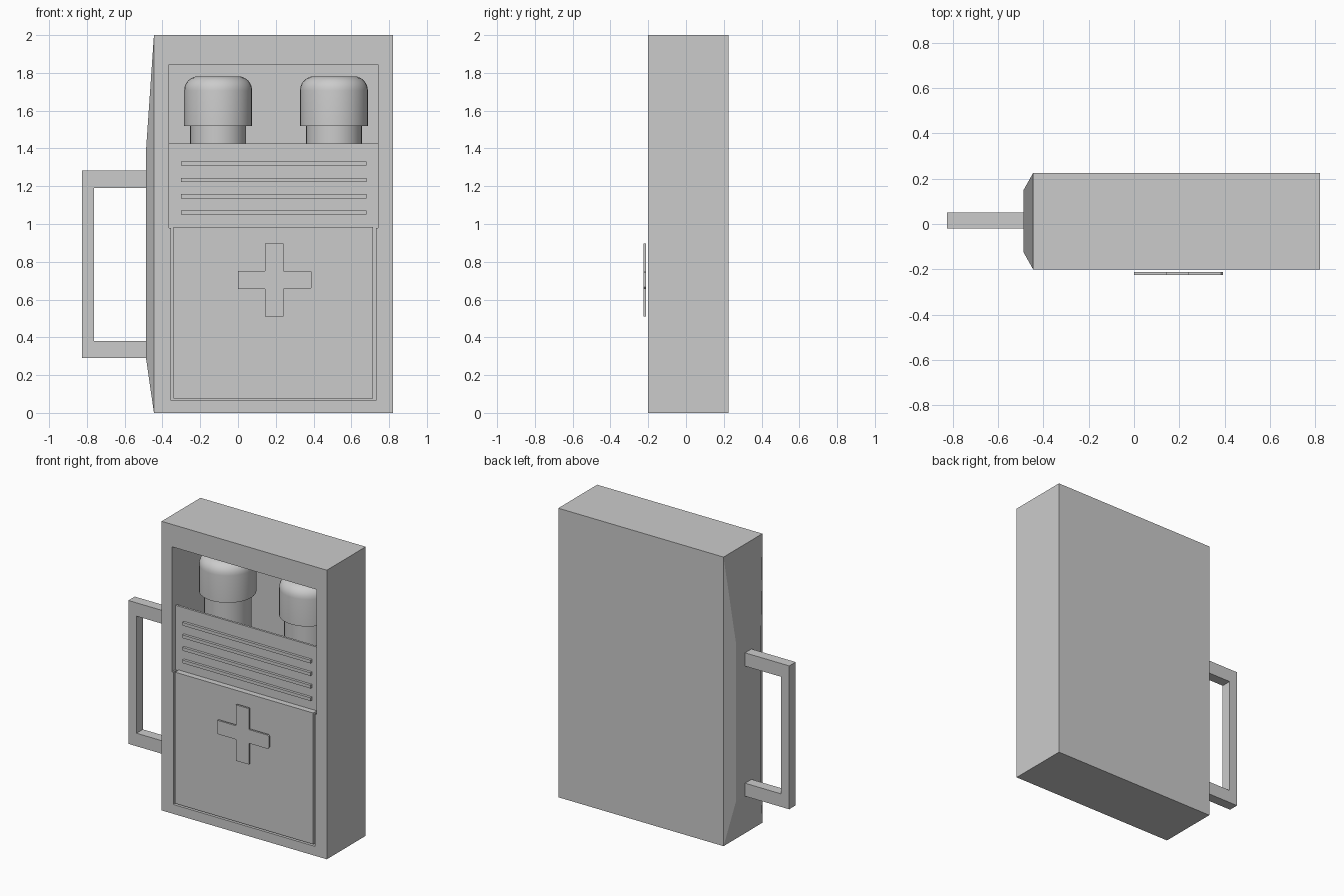
import bpy, bmesh, math
from mathutils import Vector

if "Cube" in bpy.data.objects:
    bpy.data.objects.remove(bpy.data.objects["Cube"])

grey = bpy.data.materials.new("light_grey")
grey.diffuse_color = (0.6, 0.6, 0.6, 1)
grey.use_nodes = True
grey.node_tree.nodes["Principled BSDF"].inputs["Base Color"].default_value = grey.diffuse_color


def finish(name, bm, bevel=0.0, segments=2):
    bmesh.ops.recalc_face_normals(bm, faces=bm.faces)
    me = bpy.data.meshes.new(name)
    bm.to_mesh(me)
    bm.free()
    ob = bpy.data.objects.new(name, me)
    bpy.context.collection.objects.link(ob)
    me.materials.append(grey)
    if bevel:
        m = ob.modifiers.new("bevel", 'BEVEL')
        m.width, m.segments = bevel, segments
    return ob


def box_bm(x0, x1, y0, y1, z0, z1):
    bm = bmesh.new()
    bmesh.ops.create_cube(bm, size=1)
    for v in bm.verts:
        v.co = Vector((x1 if v.co.x > 0 else x0,
                       y1 if v.co.y > 0 else y0,
                       z1 if v.co.z > 0 else z0))
    return bm


def box(name, *dims, bevel=0.0):
    return finish(name, box_bm(*dims), bevel)


def plate(name, pts, y0, y1, bevel=0.0):
    """Extrude an x,z outline along y."""
    bm = bmesh.new()
    f = bm.faces.new([bm.verts.new((x, y0, z)) for x, z in pts])
    r = bmesh.ops.extrude_face_region(bm, geom=[f])
    for v in r["geom"]:
        if isinstance(v, bmesh.types.BMVert):
            v.co.y = y1
    return finish(name, bm, bevel)


def lathe(name, profile, x, y, n=32):
    """Spin an r,z profile about the vertical axis."""
    bm = bmesh.new()
    rings = [[bm.verts.new((x + r * math.cos(2 * math.pi * i / n),
                            y + r * math.sin(2 * math.pi * i / n), z))
              for i in range(n)] for r, z in profile]
    for a, b in zip(rings, rings[1:]):
        for i in range(n):
            j = (i + 1) % n
            bm.faces.new((a[i], a[j], b[j], b[i]))
    bm.faces.new(rings[0])
    bm.faces.new(rings[-1])
    ob = finish(name, bm)
    bpy.ops.object.select_all(action='DESELECT')
    ob.select_set(True)
    bpy.context.view_layer.objects.active = ob
    bpy.ops.object.shade_smooth_by_angle(angle=math.radians(35))
    return ob


# case with a shallow raised panel on the handle side
bm = box_bm(-0.445, 0.82, -0.2, 0.225, 0, 2)
bm.normal_update()
side = min(bm.faces, key=lambda f: f.calc_center_median().x)
panel = bmesh.ops.extrude_discrete_faces(bm, faces=[side])["faces"][0]
for v in panel.verts:
    v.co = Vector((-0.487, 0.15 if v.co.y > 0 else -0.125,
                   1.39 if v.co.z > 1 else 0.29))
case = finish("case", bm)

# hollow for the bottles and a shallow recess for the door
cutters = [box("bottle_cutter", -0.365, 0.74, -0.4, 0.218, 0.98, 1.845),
           box("door_cutter", -0.355, 0.73, -0.4, -0.16, 0.065, 1.1)]
bpy.ops.object.select_all(action='DESELECT')
case.select_set(True)
bpy.context.view_layer.objects.active = case
for c in cutters:
    c.hide_render = True
    m = case.modifiers.new("cut", 'BOOLEAN')
    m.operation, m.solver, m.object = 'DIFFERENCE', 'EXACT', c
    bpy.ops.object.modifier_apply(modifier=m.name)
    bpy.data.objects.remove(c)

# slatted panel in front of the bottles
box("vent_panel", -0.365, 0.74, -0.16, -0.145, 0.98, 1.425)
for i in range(4):
    z = 1.06 + i * 0.0867
    box(f"vent_slat_{i + 1}", -0.302, 0.68, -0.178, -0.155, z - 0.011, z + 0.011)

# door and raised cross
box("door", -0.342, 0.716, -0.2, -0.15, 0.076, 0.984)
xa, xb, xc, xd = 0.0, 0.143, 0.24, 0.393
za, zb, zc, zd = 0.51, 0.657, 0.752, 0.897
e = 0.01
plate("cross", [(xb, za), (xc, za), (xc, zb), (xd - e, zb), (xd, zb + e),
                (xd, zc - e), (xd - e, zc), (xc, zc), (xc, zd), (xb, zd),
                (xb, zc), (xa, zc), (xa, zb), (xb, zb)], -0.225, -0.212)

# carrying handle
plate("handle", [(-0.48, 0.29), (-0.825, 0.29), (-0.825, 1.282), (-0.48, 1.282),
                 (-0.48, 1.19), (-0.763, 1.19), (-0.763, 0.38), (-0.48, 0.38)],
      -0.02, 0.05)

# two capped bottles
R, b = 0.18, 0.075
cap = [(R - 0.03, 1.52), (R, 1.52)]
cap += [(R - b + b * math.cos(t), 1.782 - b + b * math.sin(t))
        for t in [math.pi / 2 * k / 6 for k in range(7)]]
for side_name, x in (("left", -0.105), ("right", 0.508)):
    lathe(f"bottle_{side_name}", [(0.148, 0.99), (0.148, 1.53)], x, 0.037)
    lathe(f"bottle_cap_{side_name}", cap, x, 0.037)
